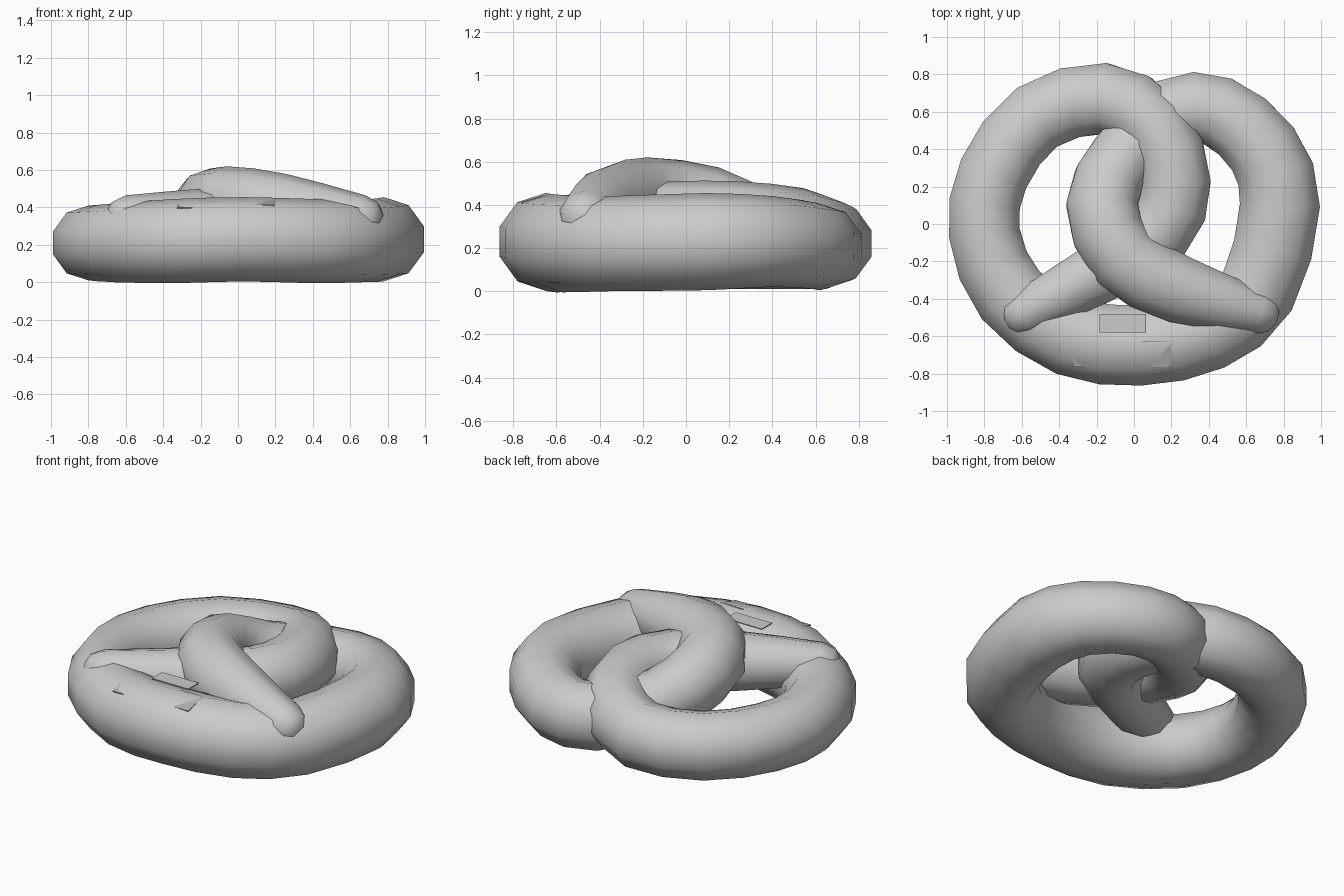
import bpy
import bmesh
from math import sin, cos, pi, radians
from mathutils import Vector

cube = bpy.data.objects.get("Cube")
if cube:
    bpy.data.objects.remove(cube, do_unlink=True)

SIDES = 10


def material(name, value):
    mat = bpy.data.materials.new(name)
    mat.use_nodes = True
    colour = (value, value, value, 1)
    mat.diffuse_color = colour
    mat.node_tree.nodes["Principled BSDF"].inputs["Base Color"].default_value = colour
    return mat


def finish(bm, name, mat):
    bmesh.ops.recalc_face_normals(bm, faces=bm.faces)
    mesh = bpy.data.meshes.new(name)
    bm.to_mesh(mesh)
    bm.free()
    mesh.materials.append(mat)
    obj = bpy.data.objects.new(name, mesh)
    bpy.context.collection.objects.link(obj)
    return obj


def catmull(p, t):
    a, b, c, d = p
    return (b * 2 + (c - a) * t + (a * 2 - b * 5 + c * 4 - d) * t * t
            + (b * 3 - a - c * 3 + d) * t ** 3) / 2


def resample(points, steps):
    """Smooth path through points of x, y, z and radius."""
    pts = [Vector(p) for p in points]
    pts = [pts[0] * 2 - pts[1]] + pts + [pts[-1] * 2 - pts[-2]]
    path = [catmull(pts[i:i + 4], s / steps)
            for i in range(len(pts) - 3) for s in range(steps)]
    return path + [pts[-2]]


def round_end(end, inner):
    """Extra stations that close a strand with a blunt dome."""
    direction = (end.xyz - inner.xyz).normalized()
    dome = []
    for angle in (radians(40), radians(70)):
        place = end.xyz + direction * end.w * sin(angle) * 0.85
        dome.append(Vector((*place, end.w * cos(angle))))
    return dome


def sweep(path, name, mat):
    bm = bmesh.new()
    rings = []
    for i, station in enumerate(path):
        ahead = path[min(i + 1, len(path) - 1)].xyz
        tangent = (ahead - path[max(i - 1, 0)].xyz).normalized()
        side = tangent.cross(Vector((0, 0, 1))).normalized()
        up = side.cross(tangent)
        angles = [2 * pi * (k + 0.5) / SIDES for k in range(SIDES)]
        rings.append([bm.verts.new(station.xyz + (side * cos(a) + up * sin(a)) * station.w)
                      for a in angles])
    for low, high in zip(rings, rings[1:]):
        for k in range(SIDES):
            n = (k + 1) % SIDES
            bm.faces.new((low[k], low[n], high[n], high[k]))
    bm.faces.new(rings[0])
    bm.faces.new(rings[-1])
    return finish(bm, name, mat)


def plate(name, centre, size, tilt, mat):
    """Thin tilted sheet resting on the dough."""
    bm = bmesh.new()
    bmesh.ops.create_cube(bm, size=1)
    bmesh.ops.scale(bm, vec=(*size, 0.006), verts=bm.verts)
    obj = finish(bm, name, mat)
    obj.location = centre
    obj.rotation_euler = tilt
    return obj


dough = material("dough_grey", 0.6)
dark = material("eye_grey", 0.45)

# One rope: under end, left loop, front arc, right loop, over end
rope = [
    (-.6, -.48, .34, .125), (-.2, -.27, .33, .17), (.13, -.05, .32, .19),
    (.22, .22, .31, .2), (.11, .52, .28, .2), (-.16, .67, .22, .2),
    (-.52, .57, .21, .2), (-.75, .27, .21, .2), (-.8, -.05, .21, .2),
    (-.66, -.38, .21, .21), (-.34, -.6, .22, .225), (.03, -.65, .23, .225),
    (.4, -.57, .22, .225), (.66, -.36, .22, .22), (.78, .1, .23, .225),
    (.69, .4, .23, .21), (.45, .6, .21, .2), (.2, .59, .21, .2),
    (-.06, .35, .28, .19), (-.17, .1, .38, .2), (-.06, -.18, .42, .2),
    (.24, -.35, .39, .19), (.67, -.47, .34, .125),
]
path = resample(rope, 2)
path = (round_end(path[0], path[1])[::-1] + path + round_end(path[-1], path[-2]))
pretzel = sweep(path, "pretzel_rope", dough)

# Face plates on the front arc
for name, x, z in (("right_eye", -.25, .415), ("left_eye", .12, .43)):
    plate(name, (x, -.695, z), (.15, .145), (radians(15), 0, 0), dark)
plate("mouth", (-.06, -.53, .442), (.25, .1), (0, 0, 0), dough)

# Smooth shading on the rope
bpy.ops.object.select_all(action="DESELECT")
pretzel.select_set(True)
bpy.context.view_layer.objects.active = pretzel
bpy.ops.object.shade_smooth_by_angle(angle=radians(60))
